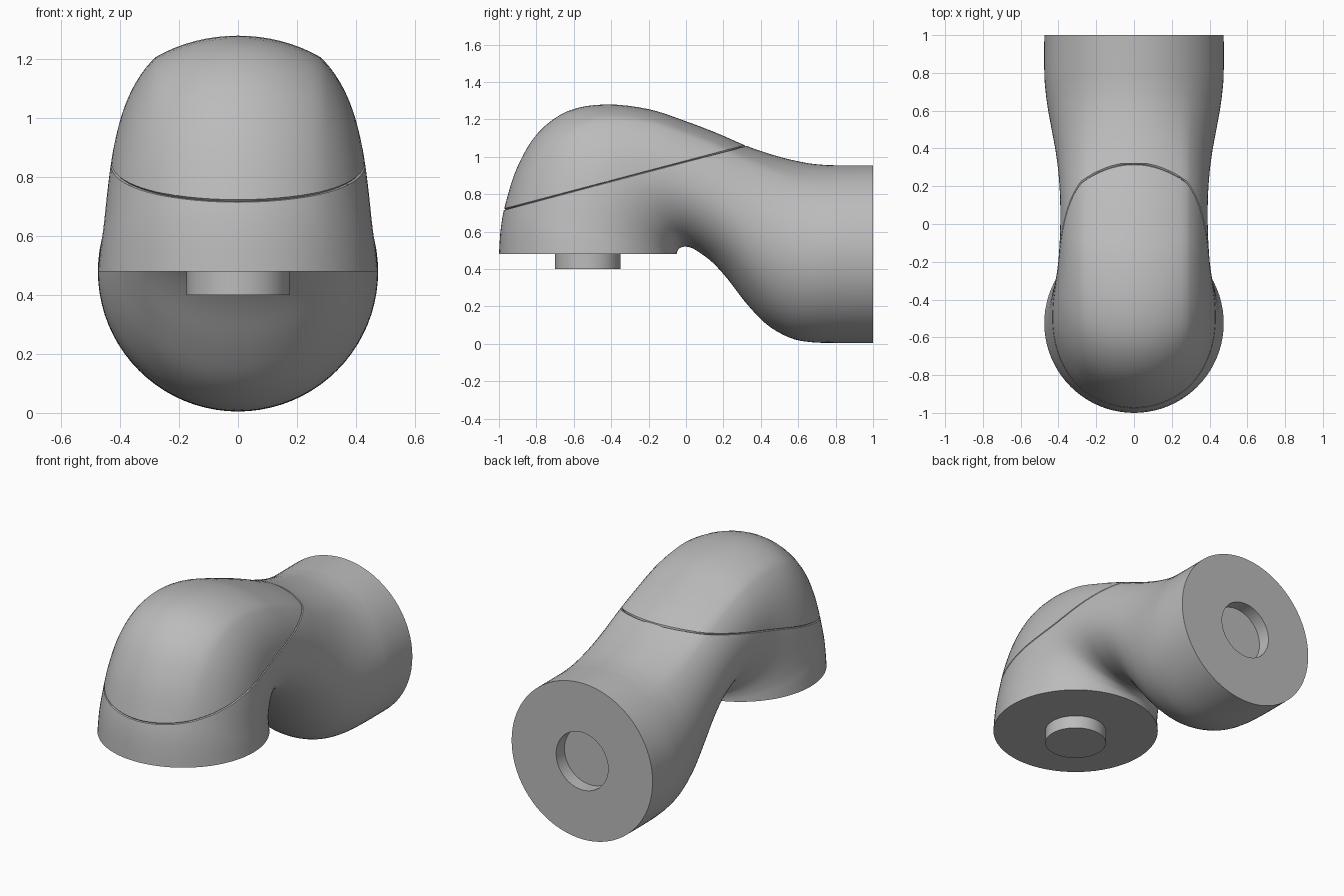
import bpy, bmesh, math
from mathutils import Vector

if "Cube" in bpy.data.objects:
    bpy.data.objects.remove(bpy.data.objects["Cube"], do_unlink=True)

RADIUS = 0.475        # flange radius
PLUG = 0.175          # peg and socket radius
DEPTH = 0.08          # peg length and socket depth
SEGMENTS = 80
STEPS = 4             # rings between key sections
CREASE = math.sin(math.radians(36))

# Key sections: outer y, outer z, inner y, inner z, half width
SECTIONS = [
    (-1, .48, -.05, .48, .475),
    (-.99, .62, -.048, .49, .467),
    (-.965, .75, -.044, .5, .457),
    (-.9, .95, -.037, .509, .445),
    (-.79, 1.13, -.027, .515, .432),
    (-.63, 1.245, -.015, .519, .416),
    (-.43, 1.28, 0, .52, .402),
    (-.2, 1.255, .03, .513, .393),
    (0, 1.19, .07, .49, .39),
    (.17, 1.125, .14, .437, .392),
    (.32, 1.06, .22, .35, .4),
    (.45, 1.015, .32, .22, .415),
    (.56, .985, .43, .105, .435),
    (.66, .965, .55, .035, .455),
    (.74, .957, .66, .01, .468),
    (.8, .955, .8, .005, RADIUS),
    (1, .955, 1, .005, RADIUS),
]

grey = bpy.data.materials.new("matte grey")
grey.use_nodes = True
color = (0.5, 0.5, 0.5, 1)
grey.diffuse_color = color
grey.node_tree.nodes["Principled BSDF"].inputs["Base Color"].default_value = color


def catmull(a, b, c, d, t):
    return b + t * (c - a + t * (2*a - 5*b + 4*c - d + t * (3*(b - c) + d - a))) / 2


def finish(bm, name):
    bmesh.ops.recalc_face_normals(bm, faces=bm.faces)
    mesh = bpy.data.meshes.new(name)
    bm.to_mesh(mesh)
    bm.free()
    mesh.materials.append(grey)
    obj = bpy.data.objects.new(name, mesh)
    bpy.context.collection.objects.link(obj)
    bpy.ops.object.select_all(action='DESELECT')
    obj.select_set(True)
    bpy.context.view_layer.objects.active = obj
    bpy.ops.object.shade_smooth_by_angle(angle=math.radians(35))
    return obj


def section_points(oy, oz, iy, iz, half):
    # Oval between the outer and inner profile; the outer band keeps a constant width
    mid = Vector((0, oy + iy, oz + iz)) / 2
    reach = Vector((0, oy - iy, oz - iz)) / 2
    points = []
    for i in range(SEGMENTS):
        angle = math.tau * i / SEGMENTS
        s = abs(math.sin(angle))
        x = half * s
        if math.cos(angle) > 0:
            band = RADIUS * CREASE
            x = RADIUS * s if s <= CREASE else band + (half - band) * (s - CREASE) / (1 - CREASE)
        x = math.copysign(x, math.sin(angle))
        points.append(mid + reach * math.cos(angle) + Vector((x, 0, 0)))
    return points


# Elbow body: smooth loft through the key sections
rings = []
last = len(SECTIONS) - 1
for k in range(last):
    keys = [SECTIONS[min(max(k + j, 0), last)] for j in (-1, 0, 1, 2)]
    for step in range(STEPS):
        rings.append(section_points(*[catmull(*v, step / STEPS) for v in zip(*keys)]))
rings.append(section_points(*SECTIONS[-1]))

# Round socket in the rear flange
center = Vector((0, 1, .48))
rim = [center + (p - center) * (PLUG / RADIUS) for p in rings[-1]]
rings += [rim, [p - Vector((0, DEPTH, 0)) for p in rim]]

bm = bmesh.new()
loops = [[bm.verts.new(p) for p in ring] for ring in rings]
for a, b in zip(loops, loops[1:]):
    for i in range(SEGMENTS):
        j = (i + 1) % SEGMENTS
        bm.faces.new((a[i], a[j], b[j], b[i]))
bm.faces.new(loops[0])
bm.faces.new(loops[-1])
bmesh.ops.recalc_face_normals(bm, faces=bm.faces)

# Fine slanted groove around the cap
normal = Vector((0, -.255, .967)).normalized()
start = Vector((0, -.97, .72))
for offset in (-.004, .004, 0):
    bmesh.ops.bisect_plane(bm, geom=bm.verts[:] + bm.edges[:] + bm.faces[:], dist=1e-5,
                           plane_co=start + normal * offset, plane_no=normal)
bm.normal_update()
groove = [v for v in bm.verts if abs((v.co - start).dot(normal)) < 2e-5]
for v, direction in [(v, v.normal.copy()) for v in groove]:
    v.co -= direction * .008
finish(bm, "elbow_body")

# Locating peg under the front flange
bm = bmesh.new()
bmesh.ops.create_cone(bm, cap_ends=True, segments=64, radius1=PLUG, radius2=PLUG, depth=DEPTH)
bmesh.ops.translate(bm, verts=bm.verts, vec=(0, -.525, .48 - DEPTH / 2))
finish(bm, "locating_peg")
